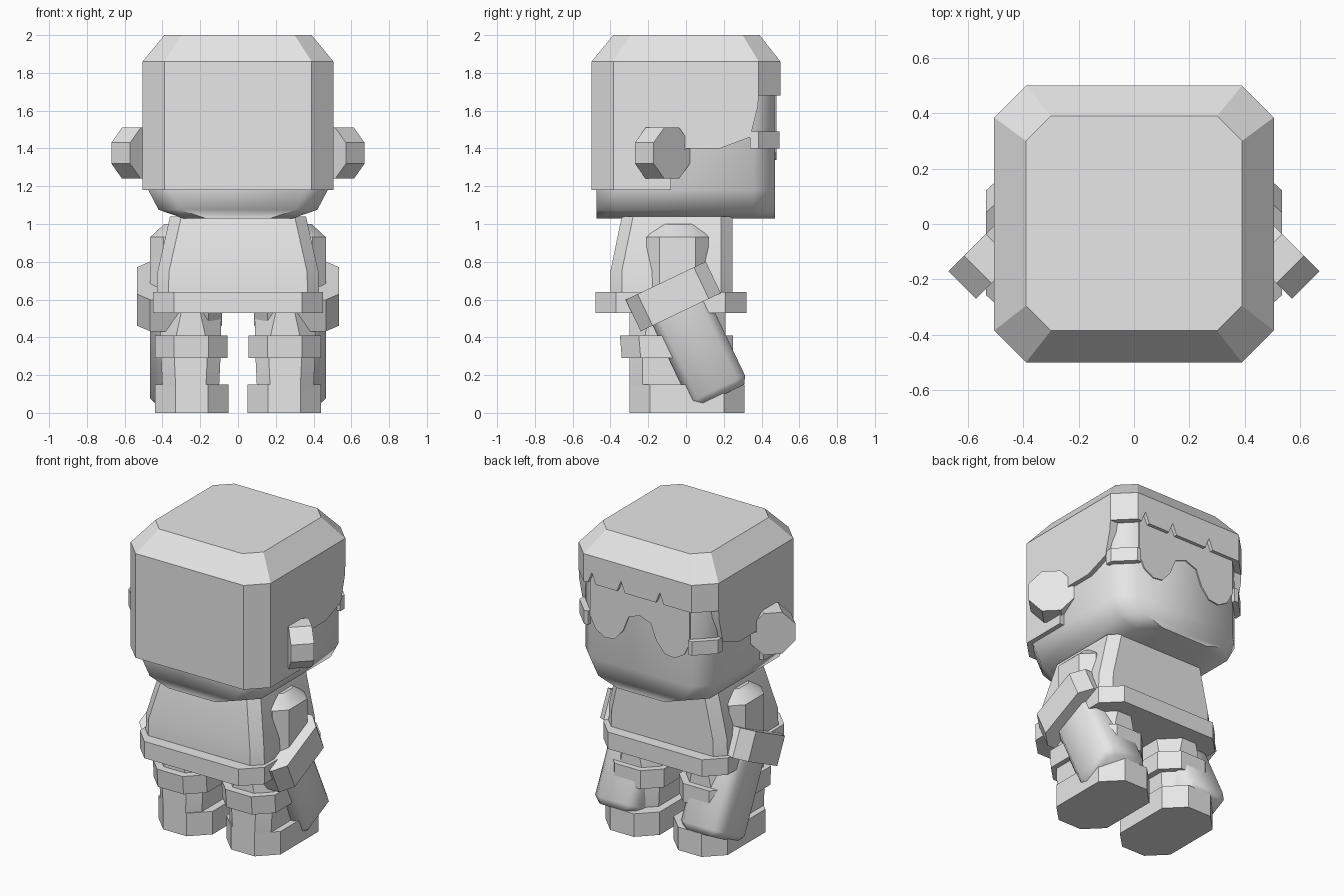
import bpy, bmesh, math
from mathutils import Matrix

if "Cube" in bpy.data.objects:
    bpy.data.objects.remove(bpy.data.objects["Cube"], do_unlink=True)

grey = bpy.data.materials.new("light_grey")
grey.use_nodes = True
grey.diffuse_color = (0.8, 0.8, 0.8, 1)
grey.node_tree.nodes["Principled BSDF"].inputs["Base Color"].default_value = (0.8, 0.8, 0.8, 1)


def finish(name, bm, smooth=30, matrix=None):
    bmesh.ops.recalc_face_normals(bm, faces=bm.faces)
    if matrix:
        bm.transform(matrix)
    if matrix and matrix.determinant() < 0:
        bmesh.ops.reverse_faces(bm, faces=bm.faces)
    mesh = bpy.data.meshes.new(name)
    bm.to_mesh(mesh)
    bm.free()
    mesh.materials.append(grey)
    ob = bpy.data.objects.new(name, mesh)
    bpy.context.collection.objects.link(ob)
    shade(ob, smooth)
    return ob


def shade(ob, smooth):
    bpy.ops.object.select_all(action="DESELECT")
    ob.select_set(True)
    bpy.context.view_layer.objects.active = ob
    bpy.ops.object.shade_smooth_by_angle(angle=math.radians(smooth))


def loft(name, rings, smooth=30, matrix=None):
    """Stack of chamfered rectangles: (z, x0, x1, y0, y1, chamfer)."""
    bm = bmesh.new()
    loops = []
    for z, x0, x1, y0, y1, c in rings:
        outline = [(x0 + c, y0), (x1 - c, y0), (x1, y0 + c), (x1, y1 - c),
                   (x1 - c, y1), (x0 + c, y1), (x0, y1 - c), (x0, y0 + c)]
        loops.append([bm.verts.new((x, y, z)) for x, y in outline])
    for a, b in zip(loops, loops[1:]):
        for i in range(8):
            j = (i + 1) % 8
            bm.faces.new((a[i], a[j], b[j], b[i]))
    bm.faces.new(loops[0])
    bm.faces.new(loops[-1])
    return finish(name, bm, smooth, matrix)


def prism(name, outline, axis, low, high, matrix=None):
    """Outline in the plane across the axis, extruded from low to high."""
    def place(p, d):
        co = list(p)
        co.insert(axis, d)
        return co
    bm = bmesh.new()
    a = [bm.verts.new(place(p, low)) for p in outline]
    b = [bm.verts.new(place(p, high)) for p in outline]
    n = len(outline)
    for i in range(n):
        j = (i + 1) % n
        bm.faces.new((a[i], a[j], b[j], b[i]))
    bm.faces.new(a)
    bm.faces.new(b)
    return finish(name, bm, 30, matrix)


def cut(ob, cutter):
    mod = ob.modifiers.new("cut", "BOOLEAN")
    mod.operation = "DIFFERENCE"
    mod.solver = "EXACT"
    mod.object = cutter
    bpy.context.view_layer.objects.active = ob
    bpy.ops.object.modifier_apply(modifier=mod.name)
    bpy.data.objects.remove(cutter, do_unlink=True)


# Head, narrowing to the chin
loft("head", [(1.03, -.29, .29, -.475, .47, .12),
              (1.075, -.42, .42, -.475, .47, .115),
              (1.18, -.475, .475, -.475, .47, .11),
              (1.75, -.475, .475, -.475, .47, .11)], 50)

# Hair block, opened around the face
hair = loft("hair", [(1.18, -.505, .505, -.5, .5, .115),
                     (1.86, -.505, .505, -.5, .5, .115),
                     (2.0, -.39, .39, -.385, .39, .09)], 20)
face_opening = [(-.08, 1.1), (-.08, 1.24), (0, 1.4), (.18, 1.4), (.34, 1.46),
                (.38, 1.62), (.385, 1.68), (.7, 1.68), (.7, 1.1)]
cut(hair, prism("opening_cutter", face_opening, 0, -1, 1))
for x in (-.16, .12, .33):
    notch = [(x - .035, 1.66), (x + .035, 1.66), (x + .025, 1.69), (x, 1.75), (x - .025, 1.69)]
    cut(hair, prism("notch_cutter", notch, 1, .475, .7))
shade(hair, 48)

# Eyewear: plate with two rounded lobes, and a wrap-around piece each side
lobe = [(.36, 1.46), (.32, 1.38), (.25, 1.34), (.18, 1.35), (.12, 1.42), (.08, 1.52), (0, 1.55)]
lower_edge = lobe + [(-x, z) for x, z in reversed(lobe[:-1])]
prism("eyewear_front", [(.36, 1.72)] + lower_edge + [(-.36, 1.72)], 1, .462, .478)

hip_rings = [(z, -.45, .45, -.48, .32, .11) for z in (.53, .64)]
loft("shirt_hem", hip_rings)
loft("torso", [(.6, -.43, .43, -.4, .245, .06),
               (.75, -.425, .425, -.4, .245, .06),
               (1.04, -.36, .36, -.34, .245, .06)])

# Paired parts are made on +x and mirrored
forearm_tilt = Matrix.Translation((0, -.1075, .70)) @ Matrix.Rotation(math.radians(25.5), 4, "X")
ear_turn = (Matrix.Translation((.525, -.125, 1.375)) @ Matrix.Rotation(math.radians(45), 4, "Z")
            @ Matrix.Rotation(math.radians(90), 4, "Y"))

for side, label in ((1, "left"), (-1, "right")):
    flip = Matrix.Diagonal((side, 1, 1, 1))

    prism(label + "_eyewear_arm",
          [(.36, .46), (.36, .495), (.39, .495), (.5, .385), (.5, .34), (.45, .34)],
          2, 1.4, 1.49, flip)

    # Ear: octagonal disc turned outward
    bm = bmesh.new()
    bmesh.ops.create_cone(bm, cap_ends=True, segments=8, radius1=.146, radius2=.146, depth=.14,
                          matrix=Matrix.Rotation(math.radians(22.5), 4, "Z"))
    finish(label + "_ear", bm, 30, flip @ ear_turn)

    # Arm
    loft(label + "_upper_arm", [(.6, .155, .465, -.21, .12, .07),
                                (.93, .155, .465, -.21, .12, .07),
                                (1.0, .22, .39, -.14, .06, .05)], 30, flip)
    loft(label + "_sleeve_cuff", [(z, .085, .535, -.235, .235, .07) for z in (-.185, 0)],
         30, flip @ forearm_tilt)
    loft(label + "_forearm", [(-.676, .185, .435, -.138, .138, .04),
                              (-.635, .155, .465, -.163, .163, .045),
                              (-.05, .155, .465, -.163, .163, .045)],
         50, flip @ forearm_tilt)

    # Leg
    loft(label + "_shoe", [(z, .05, .44, -.3, .31, .11) for z in (0, .15)], 30, flip)
    loft(label + "_leg", [(.14, .1, .4, -.3, .21, .07),
                          (.35, .09, .41, -.3, .21, .07),
                          (.58, .09, .41, -.3, .21, .12)], 30, flip)
    loft(label + "_leg_band", [(.29, .055, .44, -.34, .25, .1),
                               (.41, .055, .44, -.35, .25, .1)], 30, flip)
